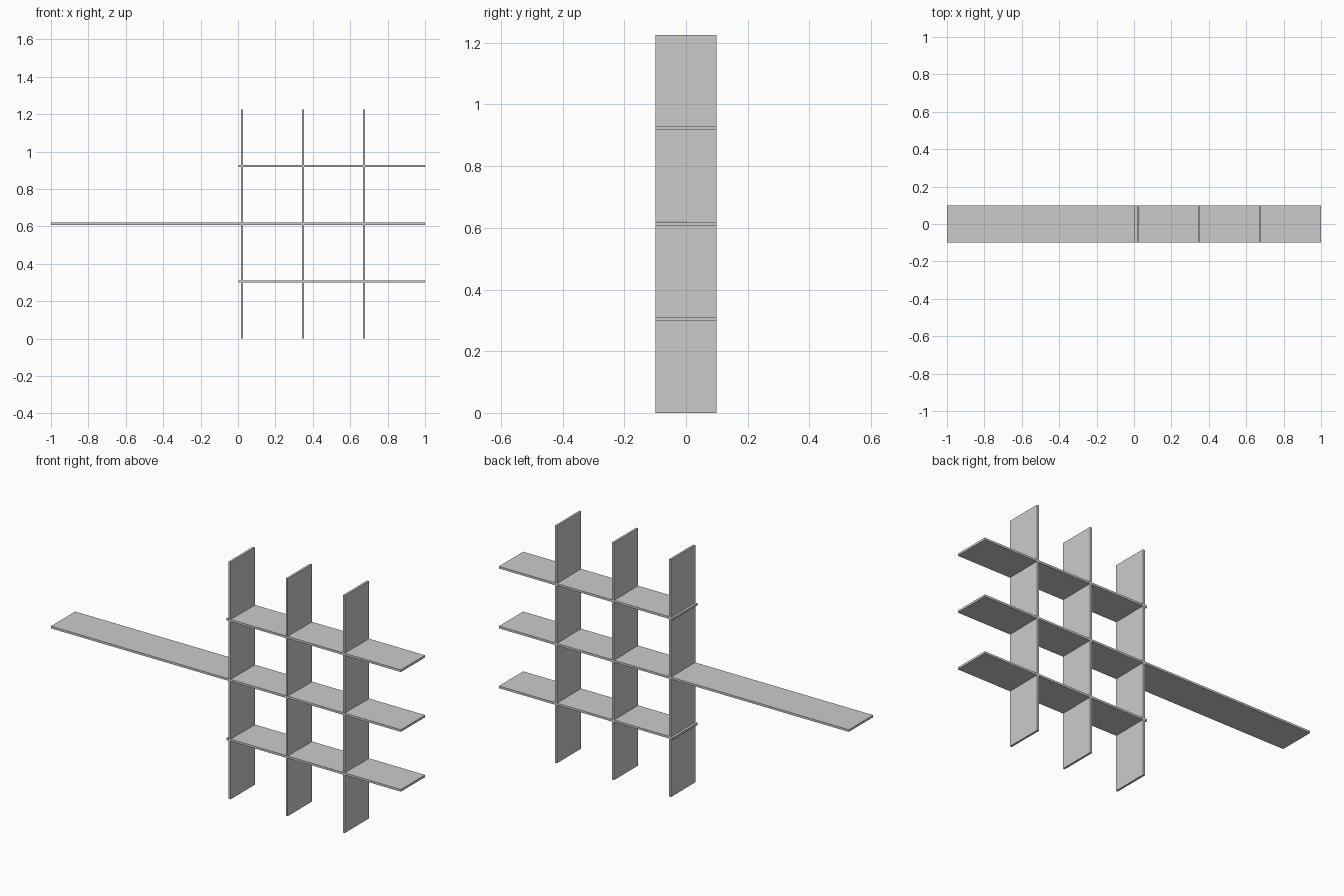
import bpy, bmesh

if "Cube" in bpy.data.objects:
    bpy.data.objects.remove(bpy.data.objects["Cube"])

T = 0.0112       # board thickness
D = 0.099        # half depth
SLOT = T + 0.001  # slot width with slight clearance
HEIGHT = 1.226
UPRIGHT_X = [0.022, 0.348, 0.674]
SHELF_Z = [0.305, 0.614, 0.923]


def slotted_board(name, start, end, slots, side, place):
    """Board outline in (length, depth), half-lap slots cut from one long edge."""
    edge = side * D
    outline = [(start, -edge), (start, edge)]
    for s in slots:
        a, b = s - SLOT / 2, s + SLOT / 2
        outline += [(a, edge), (a, 0), (b, 0), (b, edge)]
    outline += [(end, edge), (end, -edge)]

    bm = bmesh.new()
    face = bm.faces.new([bm.verts.new(place(u, v, -T / 2)) for u, v in outline])
    offset = [q - p for p, q in zip(place(0, 0, 0), place(0, 0, T))]
    top = bmesh.ops.extrude_face_region(bm, geom=[face], use_keep_orig=True)["geom"]
    bmesh.ops.translate(bm, vec=offset,
                        verts=[g for g in top if isinstance(g, bmesh.types.BMVert)])
    bmesh.ops.recalc_face_normals(bm, faces=bm.faces[:])
    mesh = bpy.data.meshes.new(name)
    bm.to_mesh(mesh)
    bm.free()
    bpy.context.collection.objects.link(bpy.data.objects.new(name, mesh))


# Upright panels, slotted from the front
for i, x in enumerate(UPRIGHT_X):
    slotted_board(f"upright_panel_{i + 1}", 0, HEIGHT, SHELF_Z, -1,
                  lambda u, v, t, x=x: (x + t, v, u))

# Shelves, slotted from the back; the middle one extends far to the left
for label, z, left in zip(("lower", "middle", "upper"), SHELF_Z, (0.004, -1, 0.004)):
    slotted_board(f"{label}_shelf", left, 1, UPRIGHT_X, 1,
                  lambda u, v, t, z=z: (u, v, z + t))
